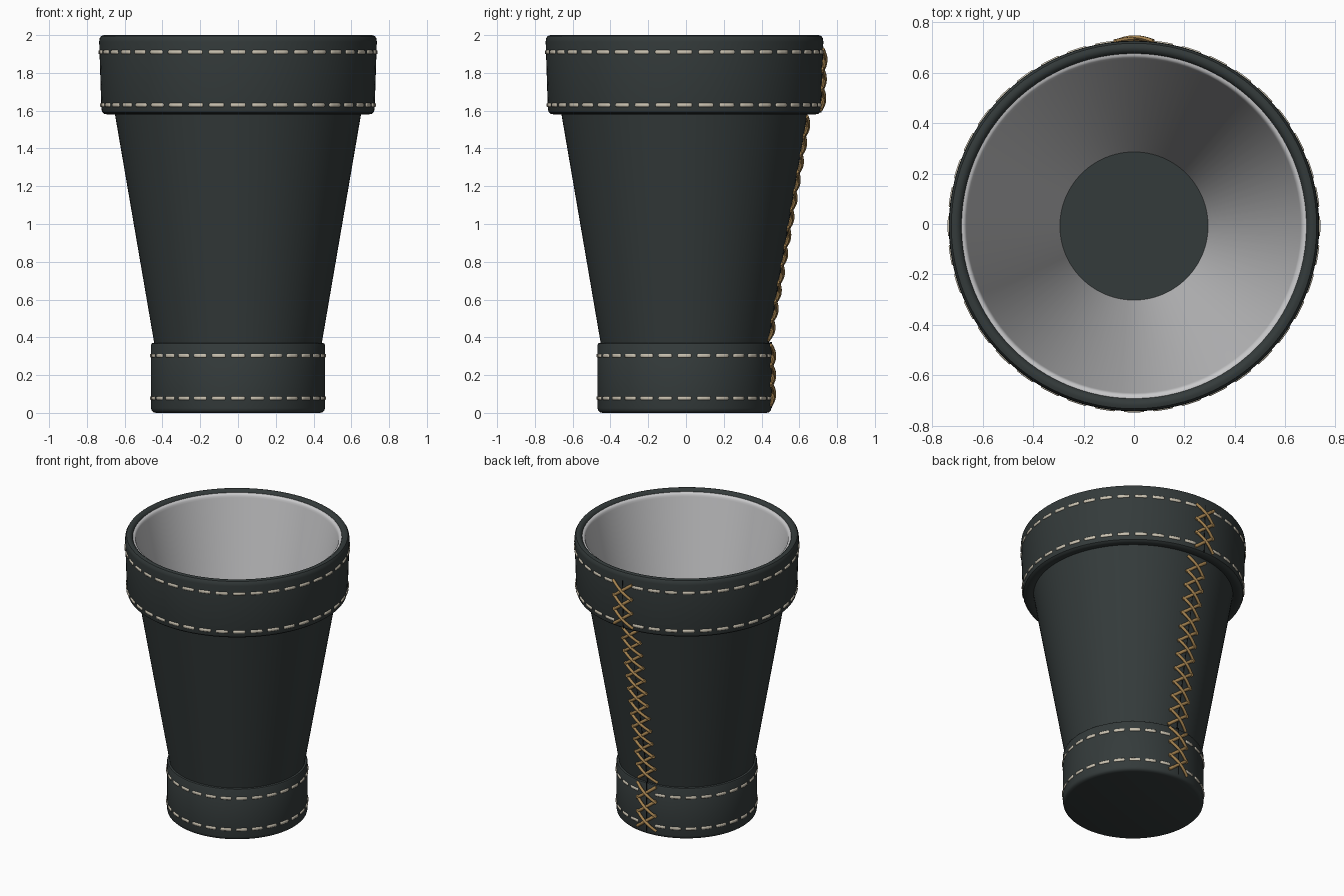
import bpy, bmesh, math
from mathutils import Vector

if "Cube" in bpy.data.objects:
    bpy.data.objects.remove(bpy.data.objects["Cube"])

CY = -0.008          # cup axis, shifted slightly because the lacing sticks out at the back
SEG = 96
FLOOR = 0.2          # height of the inside floor


def material(name, rgb):
    m = bpy.data.materials.new(name)
    m.diffuse_color = (*rgb, 1)
    m.use_nodes = True
    m.node_tree.nodes["Principled BSDF"].inputs["Base Color"].default_value = m.diffuse_color
    return m


LEATHER = material("dark green leather", (0.034, 0.043, 0.043))
LINING = material("grey lining", (0.58, 0.58, 0.59))
THREAD = material("cream thread", (0.58, 0.53, 0.43))
LACE = material("tan lace", (0.40, 0.24, 0.085))
SEAM = material("black seam", (0.006, 0.007, 0.007))


def finish(name, bm, mat, angle=35):
    bmesh.ops.recalc_face_normals(bm, faces=bm.faces[:])
    me = bpy.data.meshes.new(name)
    bm.to_mesh(me)
    bm.free()
    ob = bpy.data.objects.new(name, me)
    bpy.context.collection.objects.link(ob)
    me.materials.append(mat)
    ob.location.y = CY
    bpy.ops.object.select_all(action='DESELECT')
    ob.select_set(True)
    bpy.context.view_layer.objects.active = ob
    bpy.ops.object.shade_smooth_by_angle(angle=math.radians(angle))
    return ob


def lathe(name, profile, mat, closed=True):
    """Revolve a list of (radius, z) points around the cup axis."""
    bm = bmesh.new()
    vs = [bm.verts.new((r, 0, z)) for r, z in profile]
    edges = [bm.edges.new(p) for p in zip(vs, vs[1:])]
    if closed:
        edges.append(bm.edges.new((vs[-1], vs[0])))
    bmesh.ops.spin(bm, geom=vs + edges, cent=(0, 0, 0), axis=(0, 0, 1),
                   angle=2 * math.pi, steps=SEG, use_merge=True)
    bmesh.ops.remove_doubles(bm, verts=bm.verts[:], dist=1e-5)
    return finish(name, bm, mat)


# Tapered leather wall
lathe("cup_wall", [(0.385, 0.03), (0.442, 0.36), (0.653, 1.59), (0.70, 1.86),
                   (0.68, 1.86), (0.36, 0.03)], LEATHER)
# Solid base with its wrapped band
lathe("base_band", [(0, 0), (0.435, 0), (0.449, 0.004), (0.457, 0.012), (0.460, 0.025),
                    (0.460, 0.36), (0.456, 0.368), (0.447, 0.371), (0.435, 0.371),
                    (0.38, FLOOR), (0, FLOOR)], LEATHER, closed=False)
# Rim band folded over the top
lathe("rim_band", [(0.645, 1.592), (0.672, 1.583), (0.690, 1.58), (0.708, 1.583), (0.719, 1.592),
                   (0.7235, 1.61), (0.735, 1.965), (0.733, 1.982), (0.725, 1.995), (0.711, 2.0),
                   (0.699, 1.998), (0.689, 1.990), (0.683, 1.978), (0.678, 1.94)], LEATHER)
# Smooth lining with a rounded bright lip
lathe("lining", [(0.293, FLOOR - 0.005), (0.662, 1.955), (0.665, 1.968), (0.670, 1.976),
                 (0.677, 1.980), (0.685, 1.981), (0.687, 1.95), (0.67, 1.87),
                 (0.32, FLOOR - 0.005)], LINING)


def stitch_ring(name, radius, z, count):
    """Ring of short curved thread dashes, leaving a gap for the lacing."""
    bm = bmesh.new()
    step = 2 * math.pi / count
    for i in range(count):
        a = -math.pi / 2 + i * step
        off = abs((a - math.pi / 2 + math.pi) % (2 * math.pi) - math.pi)
        if off < 0.085 / radius:
            continue
        rings = []
        for t, s in ((-0.35, 0.6), (-0.31, 1), (-0.1, 1), (0.1, 1), (0.31, 1), (0.35, 0.6)):
            b = a + t * step
            ring = []
            for dr, dz in ((-0.006, -0.010), (0.003, -0.010), (0.006, -0.006),
                           (0.006, 0.006), (0.003, 0.010), (-0.006, 0.010)):
                r = radius + dr * s
                ring.append(bm.verts.new((r * math.cos(b), r * math.sin(b), z + dz * s)))
            rings.append(ring)
        for p, q in zip(rings, rings[1:]):
            for k in range(6):
                bm.faces.new((p[k], p[(k + 1) % 6], q[(k + 1) % 6], q[k]))
        bm.faces.new(rings[0])
        bm.faces.new(rings[-1])
    return finish(name, bm, THREAD, 60)


stitch_ring("rim_stitches_upper", 0.7335, 1.91, 40)
stitch_ring("rim_stitches_lower", 0.7245, 1.63, 40)
stitch_ring("base_stitches_upper", 0.460, 0.303, 28)
stitch_ring("base_stitches_lower", 0.460, 0.078, 28)


def strand(bm, pts, rad):
    """Tube of six sides through the points."""
    rings = []
    for i, p in enumerate(pts):
        d = (pts[min(i + 1, len(pts) - 1)] - pts[max(i - 1, 0)]).normalized()
        u = d.cross(Vector((0, 1, 0))).normalized()
        w = d.cross(u)
        rings.append([bm.verts.new(p + rad * (math.cos(k * math.pi / 3) * u
                                              + math.sin(k * math.pi / 3) * w)) for k in range(6)])
    for p, q in zip(rings, rings[1:]):
        for k in range(6):
            bm.faces.new((p[k], p[(k + 1) % 6], q[(k + 1) % 6], q[k]))
    bm.faces.new(rings[0])
    bm.faces.new(rings[-1])


def lacing(name, z0, z1, r0, r1, crosses):
    """Column of overlapping crossed laces on the back, with the dark seam beneath."""
    bm = bmesh.new()
    h = (z1 - z0) / (crosses + 0.15)
    for i in range(crosses):
        for side in (-1, 1):
            pts = []
            for k in range(9):
                t = k / 8
                z = z0 + h * (i + 1.15 * t)
                r = r0 + (r1 - r0) * (z - z0) / (z1 - z0)
                x = side * 0.076 * (2 * t - 1)
                bulge = (0.014 if side > 0 else 0.007) * math.sin(math.pi * t)
                pts.append(Vector((x, math.sqrt(r * r - x * x) + 0.002 + bulge, z)))
            strand(bm, pts, 0.0105)
    finish(name, bm, LACE, 60)
    bm = bmesh.new()
    vs = [bm.verts.new((x, r + dy, z)) for z, r in ((z0 - 0.015, r0), (z1 + 0.015, r1))
          for x, dy in ((-0.003, -0.01), (-0.003, 0.002), (0.003, 0.002), (0.003, -0.01))]
    bmesh.ops.convex_hull(bm, input=vs)
    finish(name + "_seam", bm, SEAM)


lacing("rim_lacing", 1.605, 1.925, 0.7235, 0.7335, 3)
lacing("wall_lacing", 0.385, 1.57, 0.446, 0.649, 12)
lacing("base_lacing", 0.04, 0.36, 0.460, 0.460, 3)
